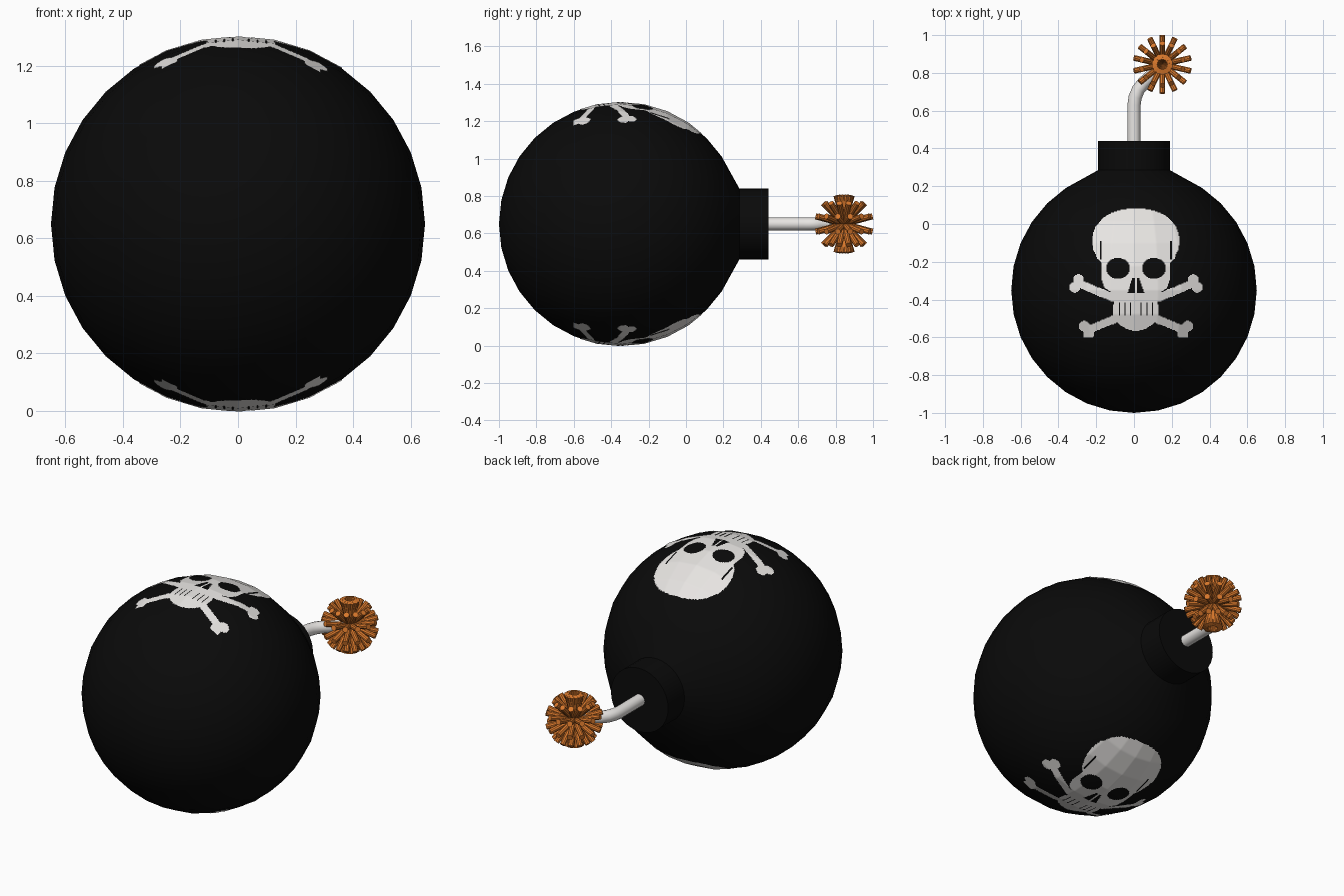
import bpy, bmesh, math
from mathutils import Matrix, Vector
from mathutils.bvhtree import BVHTree

if "Cube" in bpy.data.objects:
    bpy.data.objects.remove(bpy.data.objects["Cube"])

R, CY, CZ = 0.65, -0.35, 0.65      # ball radius and centre


def material(name, col):
    m = bpy.data.materials.new(name)
    m.diffuse_color = (*col, 1)
    m.use_nodes = True
    m.node_tree.nodes["Principled BSDF"].inputs["Base Color"].default_value = m.diffuse_color
    return m


black = material("black iron", (0.003, 0.003, 0.003))
white = material("off white", (0.80, 0.78, 0.76))
orange = material("spark orange", (0.70, 0.19, 0.025))


def add_object(name, bm, mat, smooth=True):
    me = bpy.data.meshes.new(name)
    bm.to_mesh(me)
    ob = bpy.data.objects.new(name, me)
    bpy.context.collection.objects.link(ob)
    me.materials.append(mat)
    if smooth:
        bpy.ops.object.select_all(action='DESELECT')
        ob.select_set(True)
        bpy.context.view_layer.objects.active = ob
        bpy.ops.object.shade_smooth_by_angle(angle=math.radians(35))
    return ob


# Ball and neck: one lathed profile around the y axis
profile = [(R * math.sin(math.radians(11.25 * i)), CY - R * math.cos(math.radians(11.25 * i)))
           for i in range(14)] + [(0.19, 0.285), (0.19, 0.44), (0, 0.44)]
body = bmesh.new()
vs = [body.verts.new((0, y, CZ + r)) for r, y in profile]
es = [body.edges.new(p) for p in zip(vs, vs[1:])]
bmesh.ops.spin(body, geom=vs + es, cent=(0, 0, CZ), axis=(0, 1, 0),
               angle=2 * math.pi, steps=32, use_duplicate=False)
bmesh.ops.remove_doubles(body, verts=body.verts, dist=1e-4)
bmesh.ops.recalc_face_normals(body, faces=body.faces)
add_object("bomb_body", body, black)
tree = BVHTree.FromBMesh(body)

# Skull outline: half width at each height
SKULL = [(0.08, 0.03), (0.073, 0.08), (0.06, 0.125), (0.03, 0.175), (-0.02, 0.215),
         (-0.08, 0.232), (-0.13, 0.226), (-0.18, 0.205), (-0.21, 0.178), (-0.30, 0.178),
         (-0.34, 0.165), (-0.36, 0.13), (-0.38, 0.115), (-0.41, 0.115), (-0.45, 0.122),
         (-0.50, 0.118), (-0.53, 0.09), (-0.555, 0.05), (-0.563, 0.02)]
# Bones: shaft start, shaft end, two knobs
BONES = [((0.12, -0.39), (0.30, -0.315), (0.302, -0.295), (0.322, -0.335)),
         ((0.09, -0.495), (0.25, -0.558), (0.273, -0.54), (0.248, -0.583))]


def near_segment(p, a, b, r):
    a, b = Vector(a), Vector(b)
    t = max(0, min(1, (p - a).dot(b - a) / (b - a).length_squared))
    return (p - a - t * (b - a)).length < r


def in_skull(u, y):
    for (y0, w0), (y1, w1) in zip(SKULL, SKULL[1:]):
        if y1 <= y <= y0:
            return u < w0 + (w1 - w0) * (y0 - y) / (y0 - y1)
    return False


def painted(u, y):
    p = Vector((u, y))
    if in_skull(u, y):
        eye = ((u - 0.095) / 0.062) ** 2 + ((y + 0.235) / 0.055) ** 2 < 1
        nose = 0.006 < u < 0.018 + 0.026 * (-0.285 - y) / 0.08 and -0.365 < y < -0.285
        temple = abs(u - 0.185) < 0.004 and -0.19 < y < -0.09
        teeth = u < 0.11 and -0.485 < y < -0.415 and (u % 0.03) > 0.025
        return not (eye or nose or temple or teeth)
    return any(near_segment(p, a, b, 0.021) or (p - Vector(k1)).length < 0.029
               or (p - Vector(k2)).length < 0.029 for a, b, k1, k2 in BONES)


# Skull and crossbones: fine skin laid on the ball, above and below
for name, side in (("skull_top", 1), ("skull_bottom", -1)):
    bm = bmesh.new()
    bmesh.ops.create_grid(bm, x_segments=144, y_segments=144, size=0.36,
                          matrix=Matrix.Translation((0.01, -0.24, 0)))
    drop = []
    for f in bm.faces:
        c = f.calc_center_median()
        if not painted(abs(c.x - 0.01), c.y):
            drop.append(f)
    bmesh.ops.delete(bm, geom=drop, context='FACES')
    for v in bm.verts:
        hit, n, _, _ = tree.ray_cast(Vector((v.co.x, v.co.y, CZ + 2 * side)), Vector((0, 0, -side)))
        v.co = hit + Vector((v.co.x, v.co.y - CY, hit.z - CZ)).normalized() * 0.003
    if side < 0:
        bmesh.ops.reverse_faces(bm, faces=bm.faces)
    add_object(name, bm, white)

# Fuse: bent round cord
cu = bpy.data.curves.new("fuse", 'CURVE')
cu.dimensions = '3D'
cu.bevel_depth, cu.bevel_resolution, cu.use_fill_caps = 0.035, 4, True
path = [(0, 0.42), (0, 0.63), (0.006, 0.67), (0.022, 0.71), (0.05, 0.745), (0.15, 0.84)]
sp = cu.splines.new('POLY')
sp.points.add(len(path) - 1)
for pt, (x, y) in zip(sp.points, path):
    pt.co = (x, y, CZ, 1)
fuse = bpy.data.objects.new("fuse", cu)
bpy.context.collection.objects.link(fuse)
cu.materials.append(white)
bpy.ops.object.select_all(action='DESELECT')
fuse.select_set(True)
bpy.context.view_layer.objects.active = fuse
bpy.ops.object.convert(target='MESH')
bpy.ops.object.shade_smooth_by_angle(angle=math.radians(40))

# Spark: burst of thin rods
bm = bmesh.new()
L = 0.158
for i in range(14):
    for lat in (-75, -45, -15, 15, 45, 75):
        m = (Matrix.Translation((0.15, 0.845, CZ))
             @ Matrix.Rotation(2 * math.pi * i / 14, 4, 'Z')
             @ Matrix.Rotation(math.radians(lat - 90), 4, 'X')
             @ Matrix.Translation((0, 0, L / 2)))
        bmesh.ops.create_cone(bm, cap_ends=True, segments=10, radius1=0.016,
                              radius2=0.016, depth=L, matrix=m)
add_object("spark", bm, orange)
